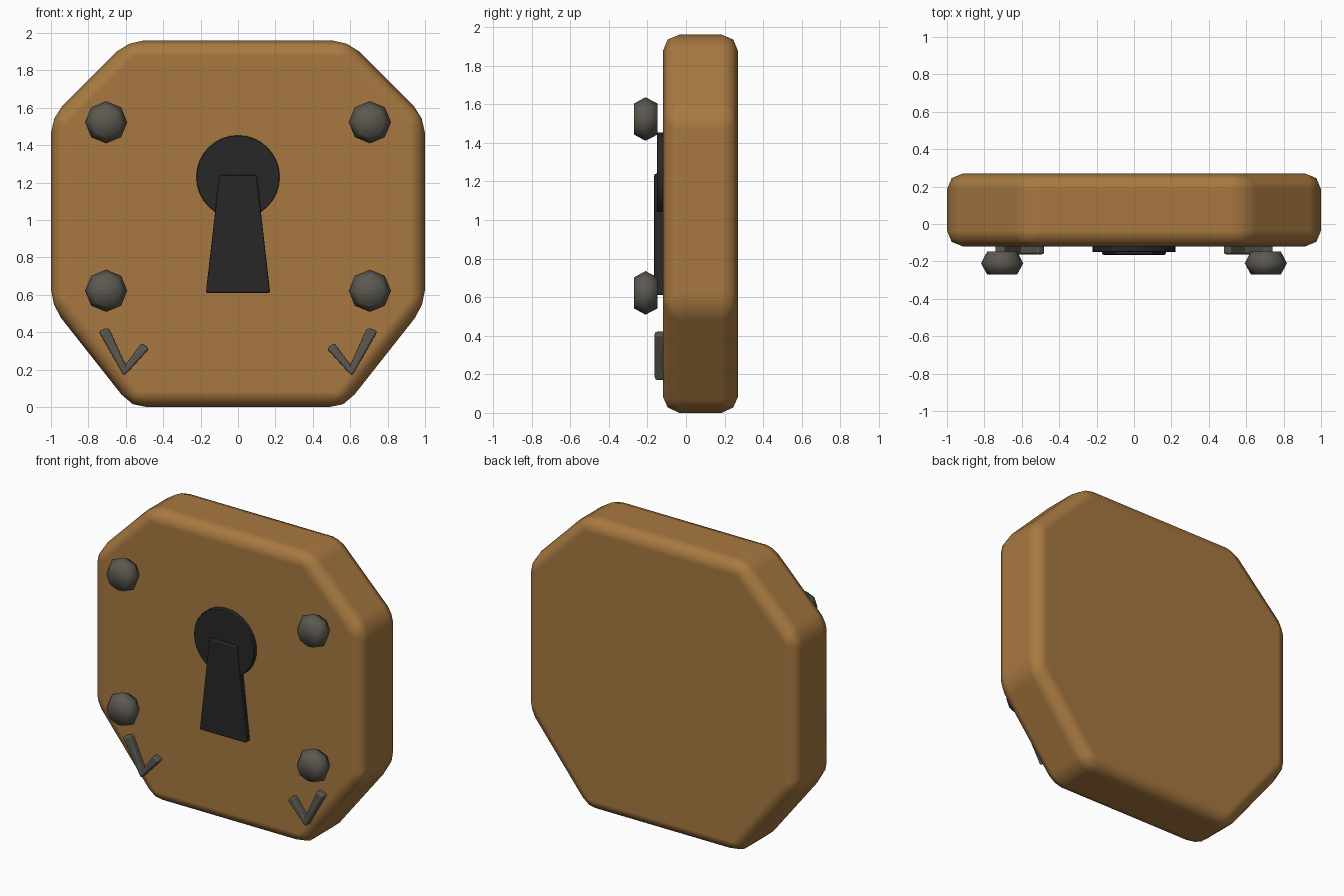
import bpy
import bmesh
from math import cos, sin, pi, radians

cube = bpy.data.objects.get("Cube")
if cube:
    bpy.data.objects.remove(cube, do_unlink=True)


def material(name, rgb):
    mat = bpy.data.materials.new(name)
    mat.use_nodes = True
    mat.diffuse_color = (*rgb, 1)
    bsdf = mat.node_tree.nodes["Principled BSDF"]
    bsdf.inputs["Base Color"].default_value = (*rgb, 1)
    bsdf.inputs["Roughness"].default_value = 0.8
    return mat


brass = material("warm brown", (0.39, 0.19, 0.052))
iron = material("dark iron", (0.105, 0.098, 0.08))
black = material("keyhole black", (0.02, 0.02, 0.02))


def loft(name, rings, mat, bevel=0, segments=2):
    """Skin a stack of (y, outline) rings, capped at both ends."""
    bm = bmesh.new()
    loops = [[bm.verts.new((x, y, z)) for x, z in outline] for y, outline in rings]
    count = len(loops[0])
    for a, b in zip(loops, loops[1:]):
        for i in range(count):
            j = (i + 1) % count
            bm.faces.new((a[i], a[j], b[j], b[i]))
    bm.faces.new(loops[0])
    bm.faces.new(loops[-1])
    bmesh.ops.recalc_face_normals(bm, faces=bm.faces)
    mesh = bpy.data.meshes.new(name)
    bm.to_mesh(mesh)
    bm.free()
    mesh.materials.append(mat)
    obj = bpy.data.objects.new(name, mesh)
    bpy.context.collection.objects.link(obj)
    mesh.shade_smooth()
    if bevel:
        mod = obj.modifiers.new("rounded edges", "BEVEL")
        mod.width = bevel
        mod.segments = segments
        mod.limit_method = "ANGLE"
        mod.angle_limit = radians(30)
        mod.harden_normals = True
    return obj


def circle(cx, cz, r, sides):
    return [(cx + r * cos(2 * pi * i / sides), cz + r * sin(2 * pi * i / sides))
            for i in range(sides)]


# Eight-sided lock body with rounded edges
half = [(0.57, 0), (1, 0.545), (1, 1.55), (0.59, 1.96)]
outline = half + [(-x, z) for x, z in reversed(half)]
loft("lock_body", [(-0.12, outline), (0.27, outline)], brass, 0.085)

# Keyhole: round disc and tapered slot
disc = circle(0, 1.23, 0.223, 32)
loft("keyhole_disc", [(-0.15, disc), (-0.1, disc)], black, 0.004, 1)
slot = [(-0.172, 0.61), (0.172, 0.61), (0.1, 1.24), (-0.1, 1.24)]
loft("keyhole_slot", [(-0.165, slot), (-0.1, slot)], black, 0.01)

# Chipped V mark, drawn for the +x side
mark = [(0.61, 0.165), (0.745, 0.405), (0.692, 0.425),
        (0.601, 0.225), (0.515, 0.342), (0.475, 0.312)]

for side, s in (("left", 1), ("right", -1)):
    # Faceted rivet heads
    for level, z in (("upper", 1.523), ("lower", 0.622)):
        rim = circle(s * 0.705, z, 0.08, 8)
        middle = circle(s * 0.705, z, 0.113, 8)
        loft(f"{level}_{side}_rivet",
             [(-0.27, rim), (-0.21, middle), (-0.147, rim)], iron)
    # V marks near the bottom corners
    shape = [(s * x, z) for x, z in mark]
    loft(f"{side}_v_mark", [(-0.162, shape), (-0.07, shape)], iron, 0.012)
